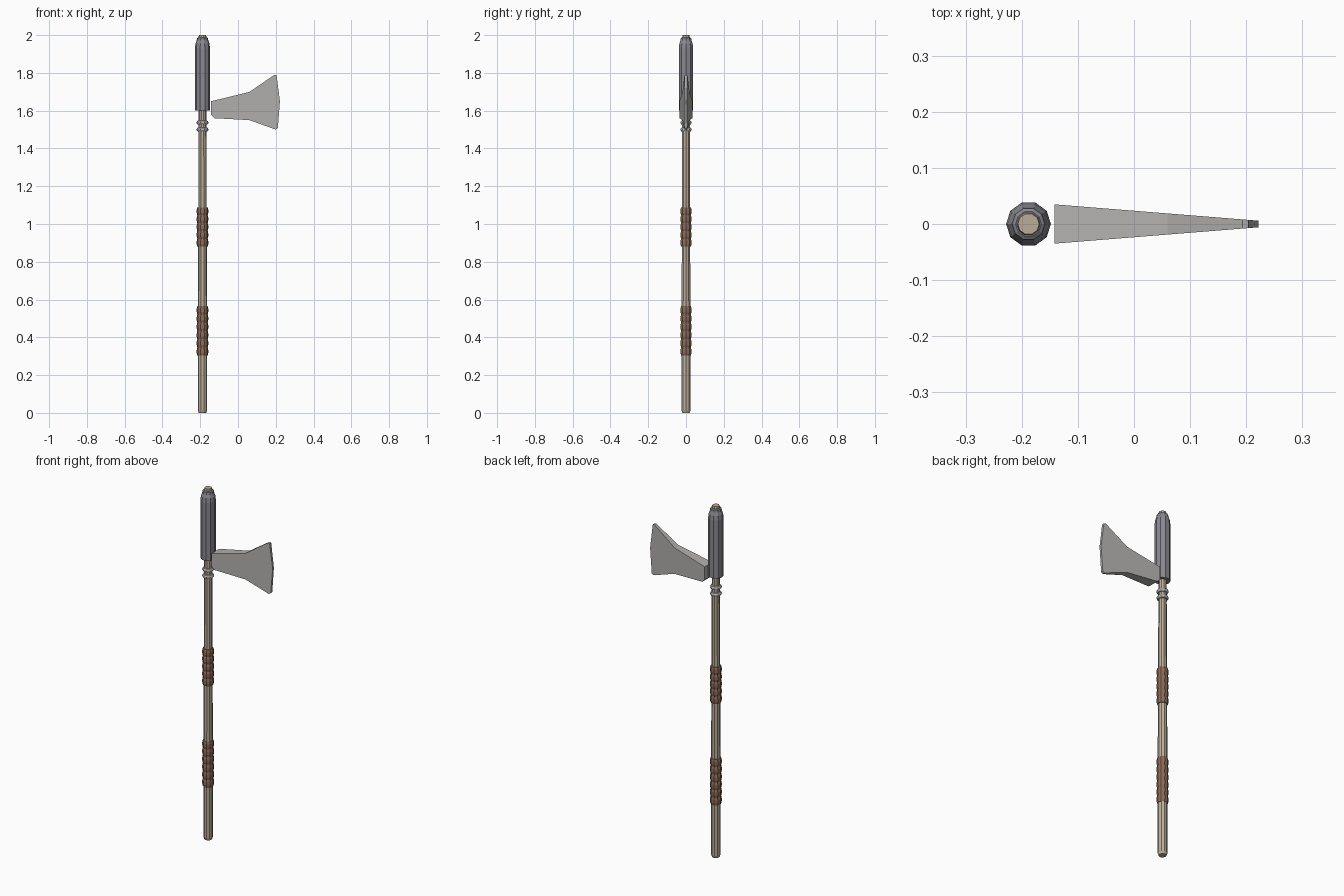
import bpy, bmesh, math

if "Cube" in bpy.data.objects:
    bpy.data.objects.remove(bpy.data.objects["Cube"])

CX = -0.188   # shaft axis
SIDES = 10


def material(name, rgb):
    m = bpy.data.materials.new(name)
    m.diffuse_color = (*rgb, 1)
    m.use_nodes = True
    m.node_tree.nodes["Principled BSDF"].inputs["Base Color"].default_value = m.diffuse_color
    return m


WOOD = material("wood", (0.50, 0.42, 0.32))
LEATHER = material("leather", (0.26, 0.15, 0.10))
IRON = material("dark_iron", (0.25, 0.25, 0.28))
STEEL = material("steel", (0.45, 0.44, 0.43))


def finish(bm, name, mat):
    bmesh.ops.recalc_face_normals(bm, faces=bm.faces)
    me = bpy.data.meshes.new(name)
    bm.to_mesh(me)
    bm.free()
    me.materials.append(mat)
    ob = bpy.data.objects.new(name, me)
    bpy.context.collection.objects.link(ob)
    return ob


def turned(name, profile, mat, tilt=0.0):
    """Lathe a list of (radius, z) around the shaft axis, with capped ends."""
    bm = bmesh.new()
    rings = []
    for r, z in profile:
        ring = []
        for i in range(SIDES):
            a = math.tau * i / SIDES
            ring.append(bm.verts.new((CX + r * math.cos(a), r * math.sin(a),
                                      z + tilt * math.cos(a))))
        rings.append(ring)
    for lo, hi in zip(rings, rings[1:]):
        for i in range(SIDES):
            j = (i + 1) % SIDES
            bm.faces.new((lo[i], lo[j], hi[j], hi[i]))
    bm.faces.new(rings[0][::-1])
    bm.faces.new(rings[-1])
    return finish(bm, name, mat)


# wooden shaft, slightly thinner towards the head
turned("shaft", [(0.020, 0), (0.025, 0.014), (0.025, 0.55), (0.0225, 1.0),
                 (0.021, 1.6), (0.021, 1.99), (0.019, 2.0)], WOOD)

# leather grips made of stacked wraps
for name, z0, z1, turns in (("lower_grip", 0.303, 0.565, 6), ("upper_grip", 0.88, 1.088, 5)):
    step = (z1 - z0) / turns
    prof = []
    for k in range(turns):
        z = z0 + k * step
        prof += [(0.0275, z), (0.0305, z + step * 0.3), (0.0305, z + step * 0.7)]
    prof.append((0.0275, z1))
    turned(name, prof, LEATHER)

# metal rings below the head
for name, z in (("upper_ring", 1.537), ("lower_ring", 1.500)):
    turned(name, [(0.021, z - 0.011), (0.027, z - 0.009), (0.031, z - 0.003),
                  (0.031, z + 0.003), (0.027, z + 0.009), (0.021, z + 0.011)], STEEL)

# iron socket
turned("socket", [(0.040, 1.60), (0.040, 1.93), (0.037, 1.955),
                  (0.031, 1.972), (0.029, 1.984), (0.023, 1.988)], IRON)

# axe blade: outline in x/z, thickness tapering towards the cutting edge
outline = [(-0.142, 1.65), (0.06, 1.699), (0.193, 1.79), (0.204, 1.788),
           (0.222, 1.65), (0.211, 1.508), (0.200, 1.50), (0.06, 1.55),
           (-0.126, 1.56), (-0.142, 1.577)]
bm = bmesh.new()
sides = []
for s in (-1, 1):
    sides.append([bm.verts.new((x, s * (0.035 - (x + 0.142) * 0.08), z)) for x, z in outline])
    bm.faces.new(sides[-1])
n = len(outline)
for i in range(n):
    j = (i + 1) % n
    bm.faces.new((sides[0][i], sides[0][j], sides[1][j], sides[1][i]))
finish(bm, "blade", STEEL)
